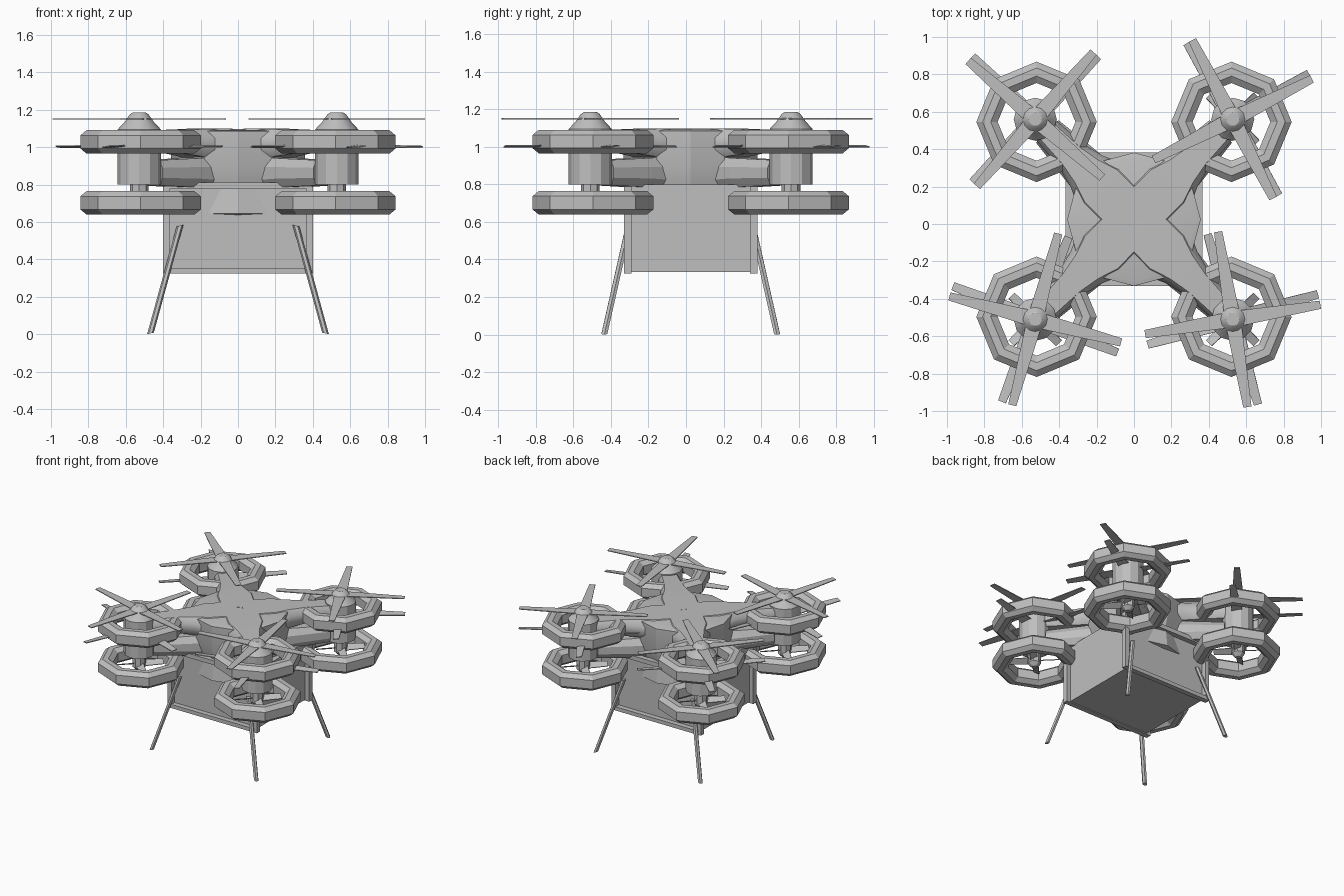
import bpy, bmesh, math
from mathutils import Vector, Matrix

if "Cube" in bpy.data.objects:
    bpy.data.objects.remove(bpy.data.objects["Cube"])

grey = bpy.data.materials.new("light_grey")
grey.diffuse_color = (0.52, 0.52, 0.52, 1)
grey.use_nodes = True
grey.node_tree.nodes["Principled BSDF"].inputs["Base Color"].default_value = grey.diffuse_color

OY = 0.025      # body centre in y
HX, HY = 0.528, 0.535   # rotor offsets from body centre


def make(name, verts, faces, smooth=None):
    me = bpy.data.meshes.new(name)
    me.from_pydata([tuple(v) for v in verts], [], faces)
    bm = bmesh.new()
    bm.from_mesh(me)
    bmesh.ops.remove_doubles(bm, verts=bm.verts, dist=1e-5)
    bmesh.ops.recalc_face_normals(bm, faces=bm.faces)
    bm.to_mesh(me)
    bm.free()
    me.materials.append(grey)
    ob = bpy.data.objects.new(name, me)
    bpy.context.collection.objects.link(ob)
    if smooth:
        bpy.ops.object.select_all(action='DESELECT')
        ob.select_set(True)
        bpy.context.view_layer.objects.active = ob
        bpy.ops.object.shade_smooth_by_angle(angle=math.radians(smooth))
    return ob


def lathe(name, profile, n, cx, cy, closed=False, smooth=None):
    """Revolve (radius, z) points about a vertical axis."""
    m = len(profile)
    verts, faces = [], []
    for i in range(n):
        a = 2 * math.pi * i / n
        verts += [(cx + r * math.cos(a), cy + r * math.sin(a), z) for r, z in profile]
    for i in range(n):
        j = (i + 1) % n
        for k in range(m if closed else m - 1):
            l = (k + 1) % m
            faces.append((i * m + k, j * m + k, j * m + l, i * m + l))
    if not closed:
        faces.append([i * m for i in range(n)])
        faces.append([i * m + m - 1 for i in range(n)])
    return make(name, verts, faces, smooth)


def loft(name, sections, direction, smooth=None):
    """Chamfered box swept outward: sections are (distance, half width, z0, z1)."""
    d = Vector(direction).normalized()
    p = Vector((-d.y, d.x, 0))
    verts, faces = [], []
    for r, w, z0, z1 in sections:
        c = 0.3 * (z1 - z0)
        k = w * 0.72
        for s, z in ((-k, z0), (k, z0), (w, z0 + c), (w, z1 - c),
                     (k, z1), (-k, z1), (-w, z1 - c), (-w, z0 + c)):
            verts.append(d * r + p * s + Vector((0, OY, z)))
    n = len(sections)
    for i in range(n - 1):
        for k in range(8):
            l = (k + 1) % 8
            faces.append((i * 8 + k, i * 8 + l, i * 8 + 8 + l, i * 8 + 8 + k))
    faces += [list(range(8)), list(range(n * 8 - 8, n * 8))]
    return make(name, verts, faces, smooth)


def box(name, x0, x1, y0, y1, z0, z1):
    v = [(x, y, z) for x in (x0, x1) for y in (y0, y1) for z in (z0, z1)]
    f = [(0, 1, 3, 2), (4, 6, 7, 5), (0, 4, 5, 1), (2, 3, 7, 6), (0, 2, 6, 4), (1, 5, 7, 3)]
    return make(name, v, f)


def propeller(name, cx, cy, z, phase, r0, r1, w0, w1, pitch):
    verts, faces = [], []
    t = 0.003
    for b in range(4):
        rot = Matrix.Rotation(math.radians(phase + 90 * b), 4, 'Z') @ Matrix.Rotation(pitch, 4, 'X')
        o = len(verts)
        for r, w in ((r0, w0), (r1, w1)):
            for y, h in ((-w, -t), (w, -t), (w, t), (-w, t)):
                verts.append(Vector((cx, cy, z)) + rot @ Vector((r, y, h)))
        faces += [[o + i for i in f] for f in ((0, 1, 2, 3), (4, 5, 6, 7), (0, 1, 5, 4),
                                              (1, 2, 6, 5), (2, 3, 7, 6), (3, 0, 4, 7))]
    return make(name, verts, faces)


# central body with waist and shallow conical belly
lathe("body", [(0.02, 0.585), (0.357, 0.645), (0.34, 0.775), (0.325, 0.785), (0.357, 0.89),
               (0.357, 1.085), (0.33, 1.092), (0.02, 1.095)], 12, 0, OY, smooth=20)

# cargo box
box("cargo_box", -0.365, 0.365, OY - 0.315, OY + 0.315, 0.333, 0.80)

# framed end plates with recessed panels
for side, label in ((-1, "front"), (1, "back")):
    ya, yb = sorted((OY + side * 0.315, OY + side * 0.356))
    box(label + "_frame_bottom", -0.40, 0.40, ya, yb, 0.325, 0.355)
    box(label + "_frame_top", -0.40, 0.40, ya, yb, 0.775, 0.81)
    for sx, s in ((-1, "left"), (1, "right")):
        xa, xb = sorted((sx * 0.365, sx * 0.40))
        box(label + "_frame_" + s, xa, xb, ya, yb, 0.355, 0.775)

# rotor assemblies at the four corners
ring = [(0.322, -0.035), (0.322, 0.035), (0.288, 0.063), (0.245, 0.063),
        (0.208, 0.035), (0.208, -0.035), (0.245, -0.063), (0.288, -0.063)]
corners = (("front_left", -1, -1, -15, -7), ("front_right", 1, -1, 9.5, 7),
           ("back_left", -1, 1, 49, -4), ("back_right", 1, 1, 27, 4))
for label, sx, sy, phase, shift in corners:
    cx, cy = sx * HX, OY + sy * HY
    rx, ry = sx * 0.521, OY + sy * 0.521
    for zc, part in ((1.028, "upper_ring"), (0.702, "lower_ring")):
        lathe(label + "_" + part, [(r, zc + z) for r, z in ring], 8, rx, ry, closed=True)
    lathe(label + "_motor", [(0.115, 0.80), (0.115, 1.095), (0.078, 1.135), (0.05, 1.175),
                             (0.035, 1.185)], 12, cx, cy, smooth=25)
    lathe(label + "_lower_hub", [(0.02, 0.66), (0.05, 0.69), (0.05, 0.80)], 8, cx, cy)
    propeller(label + "_upper_propeller", cx, cy, 1.15, phase, 0.03, 0.475, 0.042, 0.022, 0)
    propeller(label + "_lower_propeller", cx, cy, 1.003, phase + shift, 0.05, 0.475, 0.042, 0.022, 0.15)
    propeller(label + "_small_blades", cx, cy, 0.715, 45, 0.02, 0.18, 0.03, 0.024, 0.5)
    # upper and lower arms
    d = (sx * HX, sy * HY, 0)
    loft(label + "_upper_arm", [(0.02, 0.17, 0.94, 1.097), (0.25, 0.17, 0.92, 1.099),
                                (0.36, 0.12, 0.95, 1.096), (0.48, 0.09, 0.965, 1.093),
                                (0.68, 0.075, 0.97, 1.085)], d, smooth=40)
    loft(label + "_lower_arm", [(0.22, 0.13, 0.765, 0.95), (0.40, 0.115, 0.785, 0.94),
                                (0.66, 0.085, 0.795, 0.93)], d)

    # splayed landing leg
    top = Vector((sx * 0.31, OY + sy * 0.33, 0.58))
    foot = Vector((sx * 0.468, OY + sy * 0.46, 0.004))
    verts = [p + Vector((0.018 * math.cos(a), 0.018 * math.sin(a), 0.004 * sx * -math.cos(a)))
             for p in (top, foot) for a in [math.pi / 3 * i for i in range(6)]]
    faces = [(i, (i + 1) % 6, 6 + (i + 1) % 6, 6 + i) for i in range(6)]
    make(label + "_leg", verts, faces + [list(range(6)), list(range(6, 12))])
